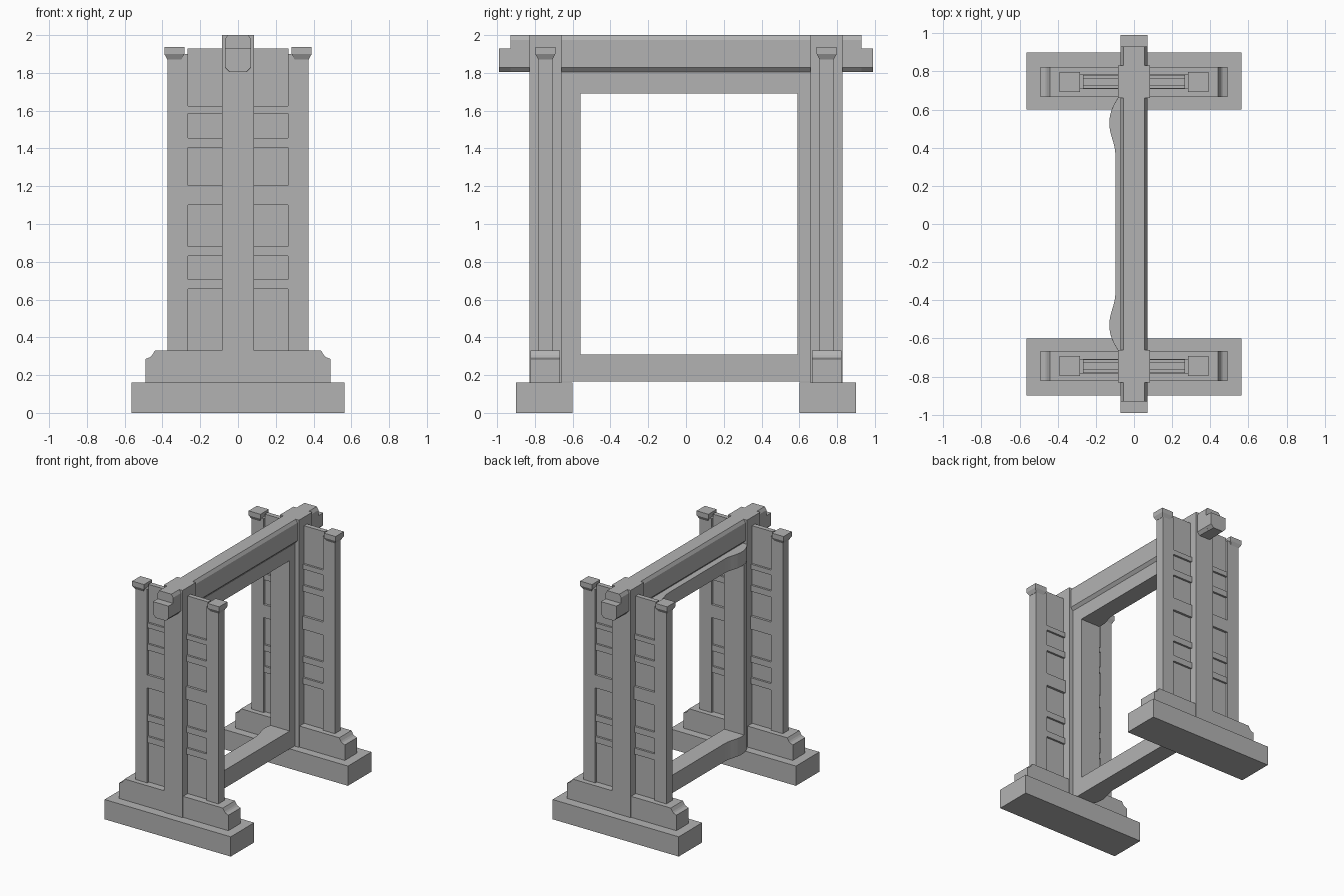
import bpy
import bmesh
import math

if "Cube" in bpy.data.objects:
    bpy.data.objects.remove(bpy.data.objects["Cube"], do_unlink=True)

stone = bpy.data.materials.new("grey stone")
stone.use_nodes = True
GREY = (0.45, 0.45, 0.45, 1)
stone.diffuse_color = GREY
stone.node_tree.nodes["Principled BSDF"].inputs["Base Color"].default_value = GREY


def finish(name, bm):
    bmesh.ops.recalc_face_normals(bm, faces=bm.faces)
    mesh = bpy.data.meshes.new(name)
    bm.to_mesh(mesh)
    bm.free()
    mesh.materials.append(stone)
    obj = bpy.data.objects.new(name, mesh)
    bpy.context.collection.objects.link(obj)
    return obj


def prism(name, profile, axis, lo, hi):
    """Extrude a closed 2D profile along an axis from lo to hi."""
    place = {"x": lambda a, b, t: (t, a, b),
             "y": lambda a, b, t: (a, t, b),
             "z": lambda a, b, t: (a, b, t)}[axis]
    bm = bmesh.new()
    face = bm.faces.new([bm.verts.new(place(a, b, lo)) for a, b in profile])
    new = bmesh.ops.extrude_face_region(bm, geom=[face])["geom"]
    moved = [v for v in new if isinstance(v, bmesh.types.BMVert)]
    bmesh.ops.translate(bm, verts=moved, vec=place(0, 0, hi - lo))
    return finish(name, bm)


def box(name, x, y, z):
    rect = [(x[0], y[0]), (x[1], y[0]), (x[1], y[1]), (x[0], y[1])]
    return prism(name, rect, "z", z[0], z[1])


def mirrored(half):
    return half + [(-a, b) for a, b in reversed(half)]


def around(c, half):
    return (c - half, c + half)


def post_cap(name, cx, cy):
    """Square cap with a tapered neck."""
    bm = bmesh.new()
    rings = []
    for half, z in ((0.037, 1.87), (0.053, 1.9), (0.053, 1.937)):
        rings.append([bm.verts.new((cx + sx * half, cy + sy * half, z))
                      for sx, sy in ((-1, -1), (1, -1), (1, 1), (-1, 1))])
    for low, high in zip(rings, rings[1:]):
        for i in range(4):
            j = (i + 1) % 4
            bm.faces.new((low[i], low[j], high[j], high[i]))
    bm.faces.new(rings[0])
    bm.faces.new(rings[-1])
    finish(name, bm)


# Two end supports, each with wings either side of a centre post
foot_half = [(0.49, 0.16), (0.49, 0.285), (0.465, 0.295), (0.455, 0.305),
             (0.44, 0.33)]
for end, s in (("front", -1), ("back", 1)):
    cy = s * 0.745
    box(end + "_plinth", (-0.565, 0.565), around(s * 0.75, 0.15), (0, 0.16))
    prism(end + "_foot", mirrored(foot_half), "y", cy - 0.078, cy + 0.078)
    box(end + "_centre_post", (-0.084, 0.084), around(cy, 0.085), (0.16, 2.0))
    for side, d in (("left", 1), ("right", -1)):
        tag = end + "_" + side
        span = sorted((d * 0.08, d * 0.268))
        box(tag + "_outer_post", sorted((d * 0.265, d * 0.372)),
            around(cy, 0.038), (0.33, 1.9))
        box(tag + "_panel", span, around(cy, 0.019), (0.33, 1.93))
        box(tag + "_middle_rail", span, around(cy, 0.038), (1.1, 1.205))
        for i, (z0, z1) in enumerate(((0.655, 0.705), (0.83, 0.88),
                                      (1.405, 1.455), (1.585, 1.625))):
            box(tag + "_slat_%d" % (i + 1), span, around(cy, 0.035), (z0, z1))
        post_cap(tag + "_cap", d * 0.337, cy)

# Top beam with bevelled edges, stepped at both ends
beam_half = [(0.048, 1.805), (0.07, 1.83), (0.07, 1.975), (0.055, 2.0)]
prism("top_beam", mirrored(beam_half), "y", -0.93, 0.93)
end_half = [(0.045, 1.805), (0.07, 1.83), (0.07, 1.93)]
prism("beam_end_step", mirrored(end_half), "y", -0.99, 0.99)


# Inner frame whose right face swells gently near both ends
def swell(y):
    a = abs(y)
    if a < 0.36:
        return -0.097
    if a < 0.53:
        return -0.097 - 0.033 * (0.5 - 0.5 * math.cos(math.pi * (a - 0.36) / 0.17))
    return -0.13 + 0.045 * ((a - 0.53) / 0.13) ** 2


def frame_strip(name, y0, y1, z0, z1):
    steps = max(8, int((y1 - y0) / 0.03))
    ys = [y0 + (y1 - y0) * i / steps for i in range(steps + 1)]
    plan = [(0.05, y1), (0.05, y0)] + [(swell(y), y) for y in ys]
    prism(name, plan, "z", z0, z1)


frame_strip("frame_bottom_rail", -0.66, 0.66, 0.165, 0.31)
frame_strip("frame_top_rail", -0.66, 0.66, 1.69, 1.805)
frame_strip("frame_front_stile", -0.66, -0.56, 0.31, 1.69)
frame_strip("frame_back_stile", 0.59, 0.66, 0.31, 1.69)
